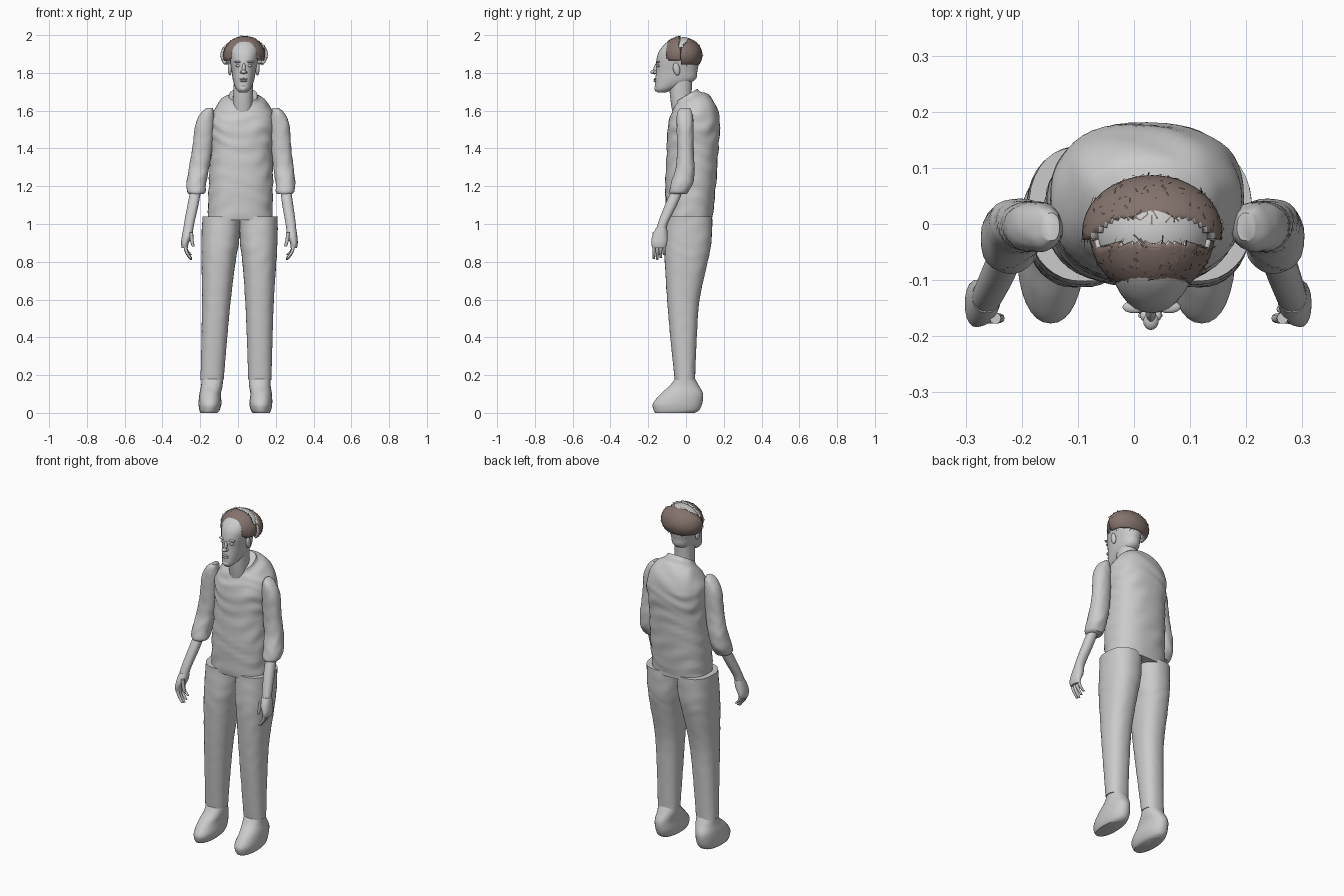
import bpy, bmesh, math, random
from mathutils import Vector, Matrix

cube = bpy.data.objects.get("Cube")
if cube:
    bpy.data.objects.remove(cube, do_unlink=True)
random.seed(7)


def material(name, rgb):
    mat = bpy.data.materials.new(name)
    mat.use_nodes = True
    color = (*rgb, 1)
    mat.diffuse_color = color
    mat.node_tree.nodes["Principled BSDF"].inputs["Base Color"].default_value = color
    return mat


grey = material("plain grey", (0.6, 0.6, 0.6))
brown = material("hair brown", (0.23, 0.17, 0.15))


def finish(bm, name, mats=(grey,), side=1, fix_normals=True):
    """Mirror if needed, lean the figure slightly sideways and make the object."""
    for v in bm.verts:
        v.co.x = v.co.x * side + 0.025 * v.co.z - 0.015
    if fix_normals:
        bmesh.ops.recalc_face_normals(bm, faces=bm.faces)
    mesh = bpy.data.meshes.new(name)
    bm.to_mesh(mesh)
    bm.free()
    for mat in mats:
        mesh.materials.append(mat)
    obj = bpy.data.objects.new(name, mesh)
    bpy.context.collection.objects.link(obj)
    bpy.ops.object.select_all(action="DESELECT")
    obj.select_set(True)
    bpy.context.view_layer.objects.active = obj
    bpy.ops.object.shade_smooth_by_angle(angle=math.radians(50))
    return obj


def spline(rows, steps):
    """Catmull-Rom interpolation of cross-section rows."""
    last = len(rows) - 1
    for i in range(last):
        a, b, c, d = (rows[min(max(i + k, 0), last)] for k in (-1, 0, 1, 2))
        for s in range(steps):
            t = s / steps
            yield [q + t / 2 * (r - p + t * (2*p - 5*q + 4*r - u + t * (3*(q - r) + u - p)))
                   for p, q, r, u in zip(a, b, c, d)]
    yield rows[-1]


def loft(name, rows, side=1, n=28, steps=5, power=2.2, wrinkle=0, warp=None):
    """Skin rows of (z, x min, x max, y front, y back)."""
    bm = bmesh.new()
    rings = []
    for z, x0, x1, y0, y1 in spline(rows, steps):
        ring = []
        for i in range(n):
            a = math.tau * i / n
            fold = 1 + wrinkle * math.sin(75*z + 2.5*math.sin(3*a + 9*z)) * math.sin(2*a + 17*z)
            ca, sa = math.cos(a), math.sin(a)
            u = math.copysign(abs(ca) ** (2 / power), ca) * fold
            w = math.copysign(abs(sa) ** (2 / power), sa) * fold
            co = Vector(((x0 + x1 + (x1 - x0) * u) / 2, (y0 + y1 + (y1 - y0) * w) / 2, z))
            ring.append(bm.verts.new(warp(co) if warp else co))
        rings.append(ring)
    for lo, hi in zip(rings, rings[1:]):
        for i in range(n):
            j = (i + 1) % n
            bm.faces.new((lo[i], lo[j], hi[j], hi[i]))
    bm.faces.new(rings[0][::-1])
    bm.faces.new(rings[-1])
    return finish(bm, name, side=side)


def centred(rows):
    return [(z, -w, w, y0, y1) for z, w, y0, y1 in rows]


def blob(name, loc, size, side=1, tilt=0):
    bm = bmesh.new()
    turn = Matrix.Rotation(tilt, 4, "X")
    bmesh.ops.create_uvsphere(bm, u_segments=16, v_segments=10, radius=1,
                              matrix=Matrix.Translation(loc) @ turn @ Matrix.Diagonal((*size, 1)))
    finish(bm, name, side=side)


# Shirt, with a collar that rises towards the back
def collar(co):
    co.z += 0.6 * min(1, max(0, (co.z - 1.55) / 0.12)) * co.y
    return co


loft("shirt", centred([
    (1.02, .17, -.105, .14), (1.2, .17, -.11, .158), (1.4, .165, -.102, .172),
    (1.5, .172, -.098, .18), (1.57, .165, -.085, .172), (1.63, .125, -.07, .125),
    (1.66, .085, -.06, .075), (1.68, .075, -.055, .06)]),
    n=48, steps=9, power=2.4, wrinkle=.022, warp=collar)

# Neck and head
loft("neck", centred([(1.58, .055, -.07, .04), (1.68, .052, -.085, .03), (1.8, .05, -.09, .035)]))
loft("head", centred([
    (1.695, .018, -.15, -.11), (1.715, .038, -.163, -.06), (1.76, .056, -.163, .045),
    (1.81, .064, -.158, .06), (1.86, .073, -.158, .068), (1.91, .08, -.145, .068),
    (1.95, .07, -.115, .055), (1.975, .045, -.08, .03), (1.985, .015, -.04, 0)]), n=32)
blob("nose_bridge", (0, -.158, 1.825), (.009, .014, .034), tilt=-.3)
blob("nose_tip", (0, -.172, 1.805), (.014, .017, .011))
blob("upper_lip", (0, -.163, 1.767), (.022, .008, .005))
blob("lower_lip", (0, -.163, 1.757), (.019, .009, .006))
blob("chin", (0, -.152, 1.718), (.022, .016, .018))
for label, s in (("left", 1), ("right", -1)):
    blob(label + "_eye", (.029, -.146, 1.838), (.014, .01, .007), s)
    blob(label + "_brow", (.031, -.148, 1.858), (.021, .011, .006), s)
    blob(label + "_nostril", (.012, -.163, 1.803), (.007, .01, .007), s)
    blob(label + "_ear", (.073, -.05, 1.82), (.011, .018, .034), s, tilt=.2)


# Hair: a scalp band, then front and back shells with pale linings
def shell(name, size, keep, mats, thick):
    bm = bmesh.new()
    bmesh.ops.create_uvsphere(bm, u_segments=48, v_segments=32, radius=1,
                              matrix=Matrix.Translation((0, -.015, 1.895)) @ Matrix.Diagonal((*size, 1)))
    drop = [f for f in bm.faces if not keep(f.calc_center_median())]
    bmesh.ops.delete(bm, geom=drop, context="FACES")
    spots = [(f.calc_center_median(), f.normal.copy()) for f in bm.faces]
    obj = finish(bm, name, mats, fix_normals=False)
    mod = obj.modifiers.new("thickness", "SOLIDIFY")
    mod.thickness = thick
    mod.offset = -1
    mod.material_offset = mod.material_offset_rim = len(mats) - 1
    return spots


def front_line(c):
    return c.y < -.035 and c.z > 1.87 and (c.x / .075) ** 2 + ((c.z - 1.84) / .115) ** 2 > 1


def back_line(c):
    return c.z > 1.845 and c.y > -.03 + .9 * max(0, c.z - 1.93)


shell("scalp", (.105, .092, .094), lambda c: c.z > 1.9 and c.y > -.07, (grey,), .01)
spots = shell("front_hair", (.112, .113, .102), front_line, (brown, grey), .012)
spots += shell("back_hair", (.125, .102, .092), back_line, (brown, grey), .02)

# Loose strands lying across the hair
bm = bmesh.new()
for centre, normal in random.choices(spots, k=190):
    along = normal.cross(Vector([random.uniform(-1, 1) for _ in "xyz"])).normalized()
    across = normal.cross(along) * .0015
    reach = along * random.uniform(.01, .026)
    base = centre + normal * .002
    tip = base + reach - normal * .003
    tip.z = min(tip.z, 1.999)
    bm.faces.new([bm.verts.new(p) for p in (base - reach - across, tip, base - reach + across)])
finish(bm, "hair_strands", (brown,), fix_normals=False)

# Limbs, built once and mirrored
trouser = [(.175, .065, .188, -.06, .048), (.4, .052, .188, -.083, .057),
           (.6, .038, .19, -.1, .072), (.8, .018, .198, -.112, .115),
           (.9, .003, .201, -.112, .134), (1.04, -.004, .2, -.102, .14)]
shoe = [(0, .093, .183, -.163, .045), (.015, .082, .19, -.172, .07), (.05, .074, .195, -.175, .086),
        (.1, .078, .192, -.135, .09), (.145, .07, .184, -.085, .068), (.19, .069, .182, -.054, .043)]
sleeve = [(1.16, .194, .275, -.085, .005), (1.175, .186, .286, -.088, .015),
          (1.22, .183, .287, -.078, .038), (1.3, .17, .277, -.054, .045),
          (1.4, .157, .262, -.048, .04), (1.53, .15, .248, -.05, .04),
          (1.59, .153, .218, -.045, .032), (1.615, .158, .19, -.03, .02)]
forearm = [(.94, .25, .3, -.165, -.105), (1, .242, .296, -.15, -.097),
           (1.1, .222, .28, -.112, -.048), (1.19, .208, .265, -.07, -.01)]
palm = [(.872, .272, .305, -.178, -.108), (.9, .268, .309, -.184, -.1),
        (.94, .25, .305, -.178, -.098), (.98, .246, .298, -.158, -.1)]


def finger(x, y, z, bend, length, r):
    """Tapered finger curling inwards as it goes down."""
    rows = []
    for t, k in ((1, .4), (.93, .8), (.5, .95), (0, 1)):
        cx, cz = x - bend * t * t, z - length * t
        rows.append((cz, cx - r*k, cx + r*k, y - r*k, y + r*k))
    return rows


for label, s in (("left", 1), ("right", -1)):
    loft(label + "_trouser_leg", trouser, s, n=36, steps=8, power=2.3, wrinkle=.01)
    loft(label + "_shoe", shoe, s, n=32)
    loft(label + "_sleeve", sleeve, s, steps=7, wrinkle=.03)
    loft(label + "_forearm", forearm, s, n=20)
    loft(label + "_palm", palm, s, n=20)
    loft(label + "_thumb", finger(.256, -.168, .955, .012, .075, .01), s, n=10, steps=3)
    for i, length in enumerate((.075, .08, .07, .055)):
        loft(f"{label}_finger_{i + 1}", finger(.288, -.17 + .018 * i, .89, .035, length, .009),
             s, n=10, steps=3)
